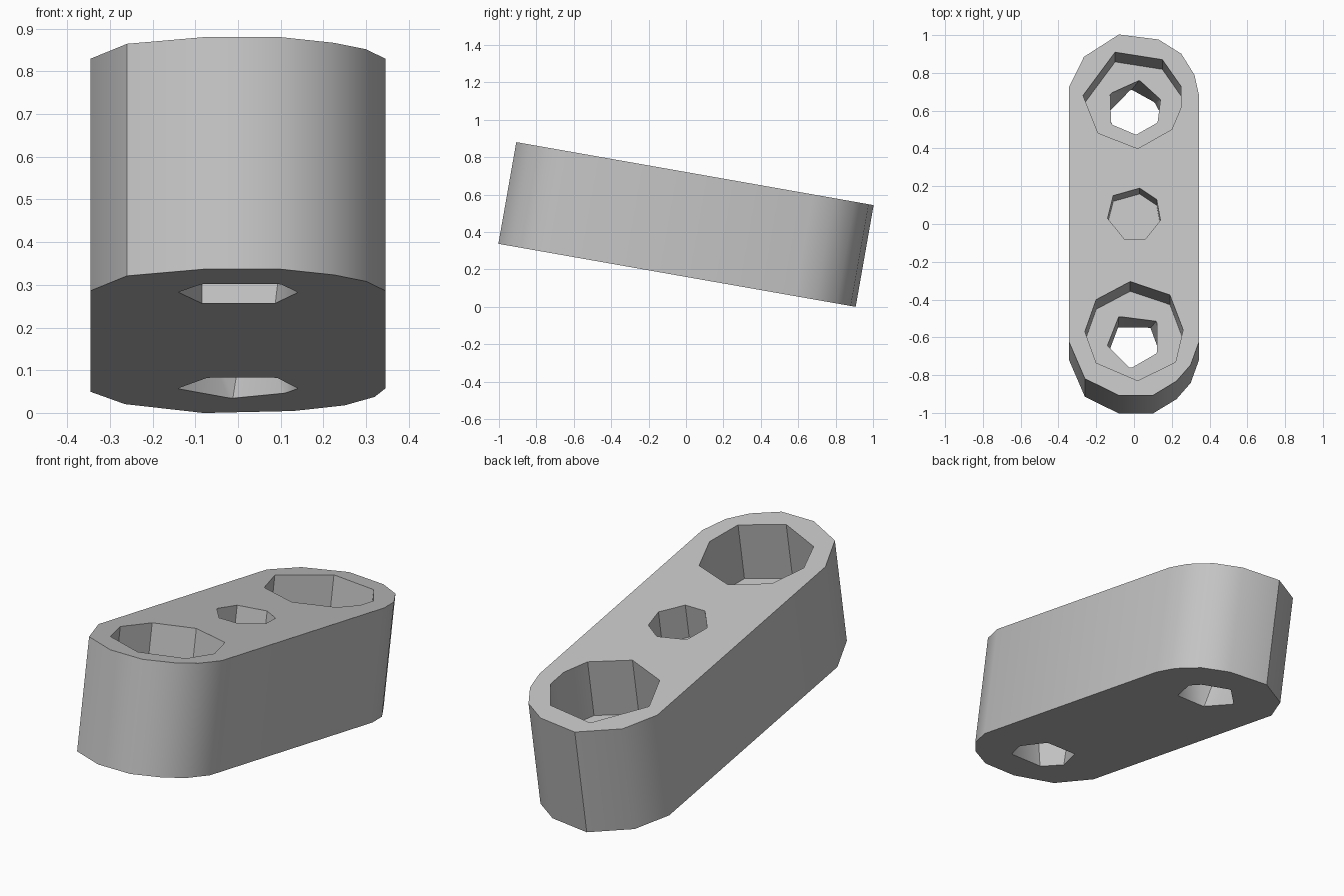
import bpy, bmesh, math
from mathutils import Matrix

cube = bpy.data.objects.get("Cube")
if cube:
    bpy.data.objects.remove(cube, do_unlink=True)

HALF = 0.276      # half the bar thickness
LEDGE = -0.02     # height of the counterbore floors
POCKET = 0.1      # height of the middle pocket floor
OVER = 0.02       # how far cutters reach past the surface


def loft(name, low, high, z_low, z_high):
    """Closed solid between two outlines with the same number of points."""
    bm = bmesh.new()
    a = [bm.verts.new((x, y, z_low)) for x, y in low]
    b = [bm.verts.new((x, y, z_high)) for x, y in high]
    bm.faces.new(a)
    bm.faces.new(b)
    for i in range(len(a)):
        j = (i + 1) % len(a)
        bm.faces.new((a[i], a[j], b[j], b[i]))
    if low is not high:
        bmesh.ops.triangulate(bm, faces=[f for f in bm.faces if len(f.verts) == 4])
    bmesh.ops.recalc_face_normals(bm, faces=bm.faces)
    mesh = bpy.data.meshes.new(name)
    bm.to_mesh(mesh)
    bm.free()
    obj = bpy.data.objects.new(name, mesh)
    bpy.context.collection.objects.link(obj)
    return obj


def cut(target, cutter):
    """Subtract a cutter from the target and discard the cutter."""
    cutter.hide_render = True
    mod = target.modifiers.new("hole", "BOOLEAN")
    mod.operation = "DIFFERENCE"
    mod.solver = "EXACT"
    mod.object = cutter
    bpy.context.view_layer.objects.active = target
    bpy.ops.object.modifier_apply(modifier=mod.name)
    bpy.data.objects.remove(cutter, do_unlink=True)


# Rounded bar outline
outline = [(-.345, .685), (-.265, .85), (-.08, .97), (.13, .943), (.25, .867),
           (.32, .753), (.345, .64), (.345, -.68), (.3, -.806), (.225, -.893),
           (.1, -.97), (-.08, -.97), (-.26, -.88), (-.345, -.68)]
bar = loft("slotted_bar", outline, outline, -HALF, HALF)

# Wide counterbores at both ends
back_bore = [(-.1, .875), (.15, .835), (.25, .69), (.25, .58), (.2, .46),
             (.02, .357), (-.19, .44), (-.27, .642)]
front_bore = [(-.02, -.358), (.19, -.43), (.26, -.617), (.22, -.79),
              (.02, -.891), (-.2, -.795), (-.26, -.627), (-.2, -.455)]
for name, ring in (("back_bore", back_bore), ("front_bore", front_bore)):
    cut(bar, loft(name, ring, ring, LEDGE, HALF + OVER))

# Narrow through holes under the counterbores
back_low = [(-.015, .77), (.11, .7), (.14, .64), (.09, .495), (-.07, .495), (-.14, .64)]
back_high = [(.03, .775), (.14, .673), (.125, .551), (.01, .485), (-.12, .541), (-.125, .704)]
front_low = [(-.085, -.51), (.085, -.51), (.14, -.66), (.1, -.77), (-.085, -.77), (-.14, -.66)]
front_high = [(-.08, -.494), (.12, -.52), (.12, -.687), (.05, -.728), (-.02, -.769), (-.14, -.647)]
for name, low, high in (("back_hole", back_low, back_high),
                        ("front_hole", front_low, front_high)):
    cut(bar, loft(name, low, high, -HALF - OVER, LEDGE + OVER))

# Shallow blind pocket in the middle
pocket = [(.03, .144), (.12, .083), (.14, -.028), (.06, -.13), (-.05, -.13),
          (-.14, -.018), (-.11, .104)]
cut(bar, loft("middle_pocket", pocket, pocket, POCKET, HALF + OVER))

# Tip the bar down toward the back
bar.data.transform(Matrix.Translation((0, 0, .44)) @ Matrix.Rotation(math.radians(-10), 4, "X"))

# Plain grey colour
grey = bpy.data.materials.new("plain_grey")
grey.use_nodes = True
colour = (.55, .55, .55, 1)
grey.diffuse_color = colour
grey.node_tree.nodes["Principled BSDF"].inputs["Base Color"].default_value = colour
bar.data.materials.clear()
bar.data.materials.append(grey)

# Soft sides with crisp edges
bpy.ops.object.select_all(action="DESELECT")
bar.select_set(True)
bpy.context.view_layer.objects.active = bar
bpy.ops.object.shade_smooth_by_angle(angle=math.radians(35))
